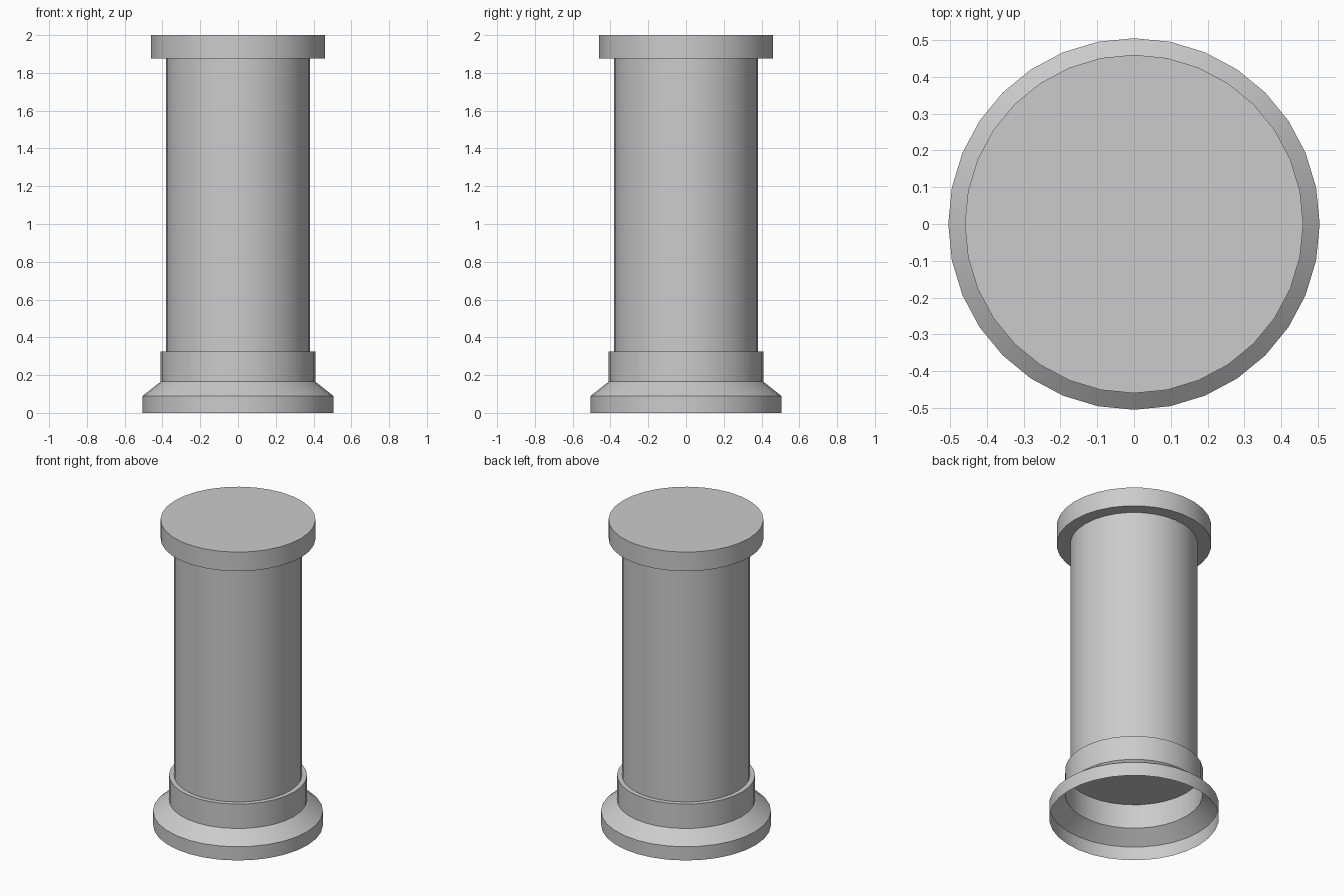
import bpy, bmesh, math

if "Cube" in bpy.data.objects:
    bpy.data.objects.remove(bpy.data.objects["Cube"])

SIDES = 32


def lathe(name, profile):
    """Revolve (radius, z) points about z; radius 0 closes with a flat disc."""
    bm = bmesh.new()
    rings = []
    for r, z in profile:
        rings.append([bm.verts.new((r * math.cos(a), r * math.sin(a), z))
                      for a in (2 * math.pi * i / SIDES for i in range(SIDES))]
                     if r > 0 else None)
    for a, b in zip(rings, rings[1:]):
        if a is None:
            bm.faces.new(b[::-1])      # bottom disc
        elif b is None:
            bm.faces.new(a)            # top disc
        else:
            for i in range(SIDES):
                j = (i + 1) % SIDES
                bm.faces.new((a[i], a[j], b[j], b[i]))
    mesh = bpy.data.meshes.new(name)
    bm.to_mesh(mesh)
    bm.free()
    ob = bpy.data.objects.new(name, mesh)
    bpy.context.collection.objects.link(ob)
    bpy.ops.object.select_all(action='DESELECT')
    ob.select_set(True)
    bpy.context.view_layer.objects.active = ob
    bpy.ops.object.shade_smooth_by_angle(angle=math.radians(30))
    return ob


# Hollow base, open underneath: rim, sloped shoulder, collar, inner ledge
lathe("base", [(0.505, 0), (0.505, 0.09), (0.41, 0.165),
               (0.41, 0.325), (0.38, 0.325)])

# Shaft, closed at the bottom
lathe("shaft", [(0, 0.325), (0.38, 0.325), (0.38, 1.875)])

# Cap disc with overhanging underside
lathe("cap", [(0.38, 1.875), (0.46, 1.875), (0.46, 2.0), (0, 2.0)])
